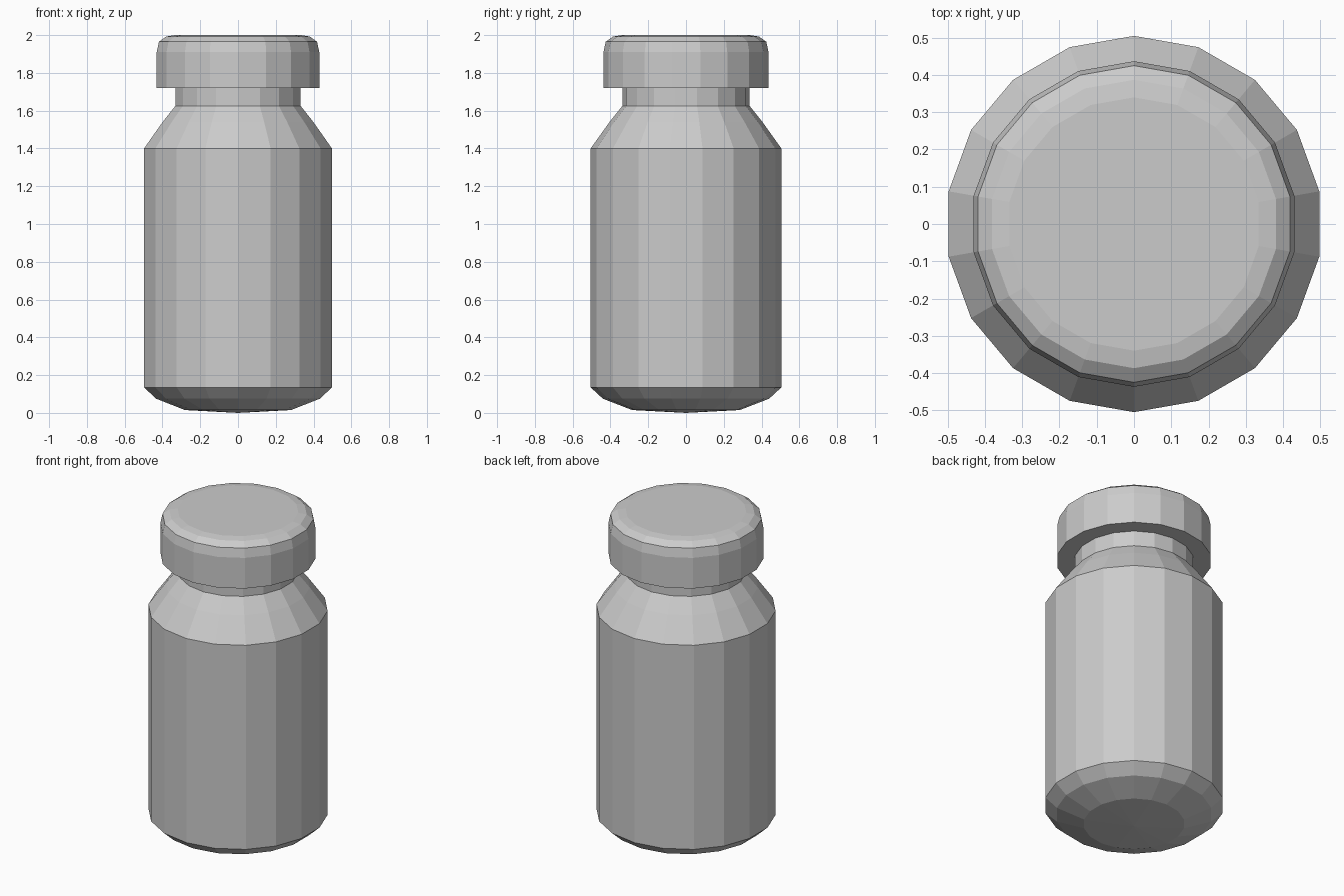
import bpy
import bmesh
from math import pi, sin, cos

SIDES = 18

cube = bpy.data.objects.get("Cube")
if cube:
    bpy.data.objects.remove(cube, do_unlink=True)

grey = bpy.data.materials.new("plain grey")
grey.use_nodes = True
colour = (0.6, 0.6, 0.6, 1)
grey.diffuse_color = colour
grey.node_tree.nodes["Principled BSDF"].inputs["Base Color"].default_value = colour


def lathe(name, profile):
    """Flat-faceted solid of revolution; a zero radius makes a centre point."""
    bm = bmesh.new()
    rings = []
    for r, z in profile:
        if r == 0:
            rings.append([bm.verts.new((0, 0, z))] * SIDES)
        else:
            angles = [pi / 2 + 2 * pi * i / SIDES for i in range(SIDES)]
            rings.append([bm.verts.new((r * cos(a), r * sin(a), z)) for a in angles])
    for low, high in zip(rings, rings[1:]):
        for i in range(SIDES):
            j = (i + 1) % SIDES
            corners = dict.fromkeys((low[i], low[j], high[j], high[i]))
            bm.faces.new(list(corners))
    # Close any open end with a single flat face
    if profile[0][0]:
        bm.faces.new(rings[0][::-1])
    if profile[-1][0]:
        bm.faces.new(rings[-1])
    bmesh.ops.recalc_face_normals(bm, faces=bm.faces)
    mesh = bpy.data.meshes.new(name)
    bm.to_mesh(mesh)
    bm.free()
    mesh.materials.append(grey)
    obj = bpy.data.objects.new(name, mesh)
    bpy.context.collection.objects.link(obj)
    return obj


# Bottle: shallow pointed base, straight wall, sloped shoulder, neck
lathe("bottle", [(0, 0), (0.285, 0.015), (0.44, 0.075), (0.505, 0.135),
                 (0.505, 1.4), (0.405, 1.54), (0.337, 1.625), (0.337, 1.73)])

# Cap: straight wall with a rounded upper rim
lathe("cap", [(0.437, 1.72), (0.437, 1.91), (0.425, 1.965),
              (0.387, 1.992), (0.34, 2.0)])
